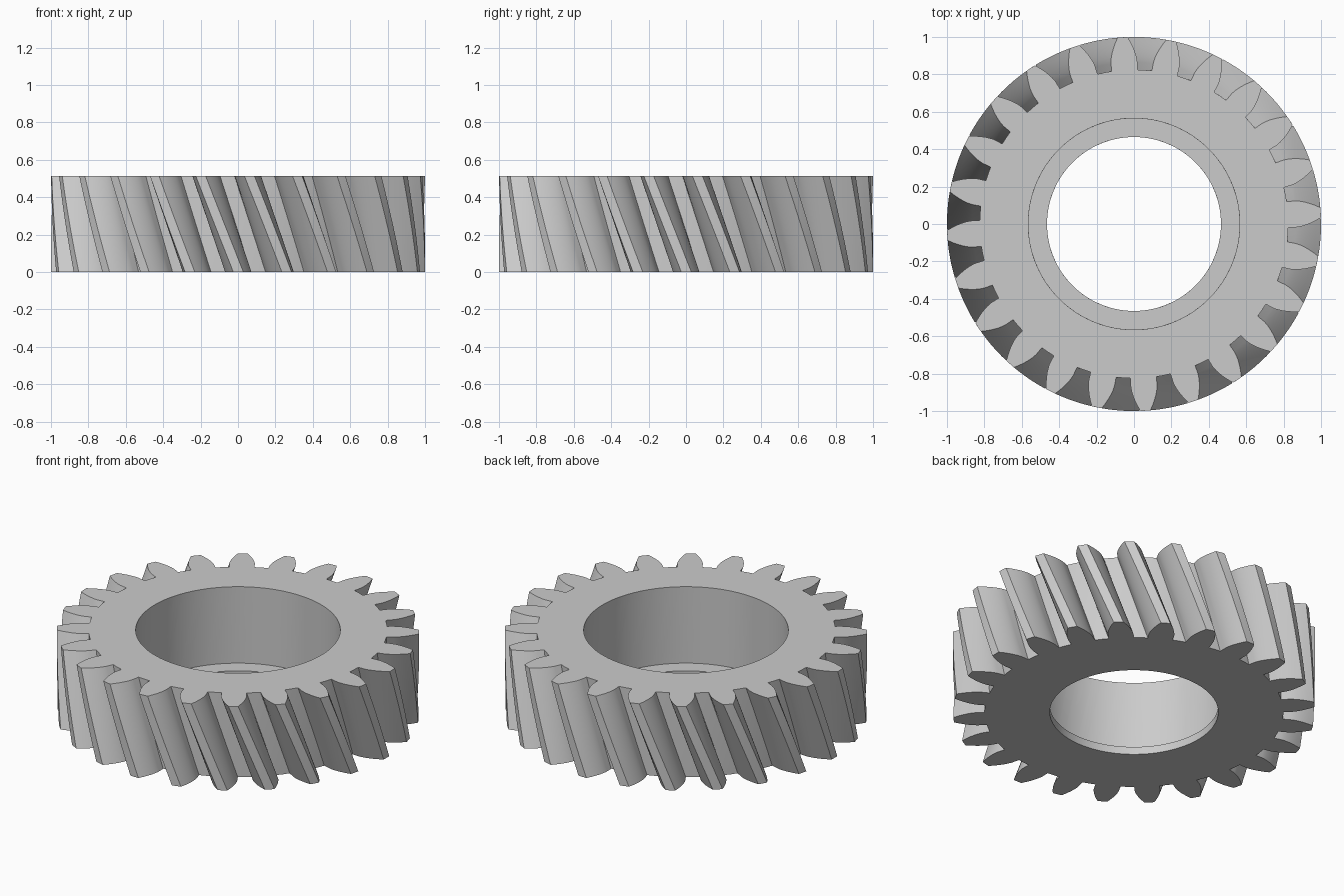
import bpy, bmesh, math

if "Cube" in bpy.data.objects:
    bpy.data.objects.remove(bpy.data.objects["Cube"])

TEETH, HEIGHT, TWIST = 24, 0.513, math.radians(11.6)
ROOT_R, PITCH_R, TIP_R = 0.825, 0.923, 1.0
COUNTERBORE_R, BORE_R, LIP = 0.565, 0.465, 0.047
BASE_R = PITCH_R * math.cos(math.radians(20.5))
PHASE = math.radians(93.5)


def involute(r):
    a = math.acos(min(1.0, BASE_R / r))
    return math.tan(a) - a


def half_angle(r):
    return math.pi / (2 * TEETH) + involute(PITCH_R) - involute(r)


# One tooth: flank up, tip, flank down, middle of the root
steps = 6
radii = [BASE_R + (TIP_R - BASE_R) * (i / steps) ** 1.3 for i in range(steps + 1)]
foot = half_angle(BASE_R) + math.radians(0.15)
flank = [(ROOT_R, -foot)] + [(r, -half_angle(r)) for r in radii]
tooth = flank + [(TIP_R, 0)] + [(r, -a) for r, a in reversed(flank)]
tooth += [(ROOT_R, math.pi / TEETH)]
profile = [(r, a + PHASE + k * math.tau / TEETH) for k in range(TEETH) for r, a in tooth]

bm = bmesh.new()


def loop(z, radius=None):
    """Ring of vertices turned with height; a plain circle if radius is given."""
    turn = TWIST * (1 - z / HEIGHT)
    return [bm.verts.new(((radius or r) * math.cos(a + turn),
                          (radius or r) * math.sin(a + turn), z)) for r, a in profile]


# Helical teeth, counterbore wall, then the lip of the bore
layers = 14
loops = [loop(HEIGHT * i / layers) for i in range(layers + 1)]
loops += [loop(HEIGHT + (LIP - HEIGHT) * i / 8, COUNTERBORE_R) for i in range(9)]
loops += [loop(LIP, BORE_R), loop(0, BORE_R)]
n = len(profile)
for lower, upper in zip(loops, loops[1:] + loops[:1]):
    for i in range(n):
        j = (i + 1) % n
        bm.faces.new((lower[i], lower[j], upper[j], upper[i]))
bmesh.ops.recalc_face_normals(bm, faces=bm.faces)

mesh = bpy.data.meshes.new("helical_gear")
bm.to_mesh(mesh)
bm.free()
gear = bpy.data.objects.new("helical_gear", mesh)
bpy.context.collection.objects.link(gear)

# Plain grey metal
grey = bpy.data.materials.new("grey_metal")
grey.diffuse_color = (0.6, 0.6, 0.6, 1)
grey.use_nodes = True
grey.node_tree.nodes["Principled BSDF"].inputs["Base Color"].default_value = grey.diffuse_color
mesh.materials.append(grey)

bpy.context.view_layer.objects.active = gear
gear.select_set(True)
bpy.ops.object.shade_smooth_by_angle(angle=math.radians(30))
